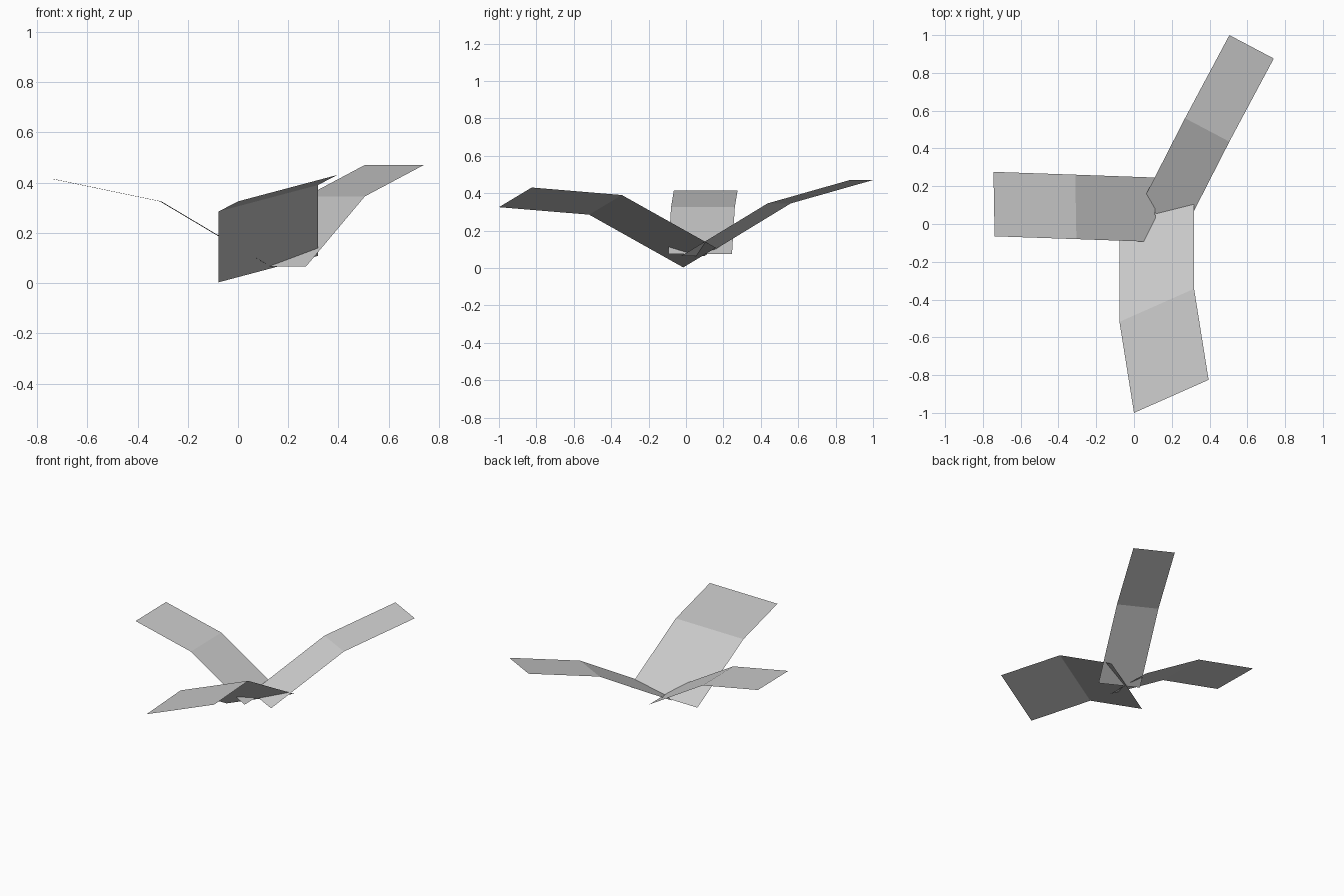
import bpy
import bmesh
from mathutils import Vector

cube = bpy.data.objects.get("Cube")
if cube:
    bpy.data.objects.remove(cube, do_unlink=True)

# One plain grey for every blade
grey = bpy.data.materials.new("light_grey")
grey.use_nodes = True
colour = (0.6, 0.6, 0.6, 1)
grey.diffuse_color = colour
grey.node_tree.nodes["Principled BSDF"].inputs["Base Color"].default_value = colour


def make_blade(name, path, width):
    """Sweep a straight width vector along a bent edge path, base to tip."""
    bm = bmesh.new()
    across = Vector(width)
    rows = [(bm.verts.new(p), bm.verts.new(Vector(p) + across)) for p in path]
    for (a, b), (c, d) in zip(rows, rows[1:]):
        bm.faces.new((a, b, d, c))
    # Keep the upper side outward
    bm.normal_update()
    for face in bm.faces:
        if face.normal.z < 0:
            face.normal_flip()
    mesh = bpy.data.meshes.new(name)
    bm.to_mesh(mesh)
    bm.free()
    mesh.materials.append(grey)
    blade = bpy.data.objects.new(name, mesh)
    bpy.context.collection.objects.link(blade)
    return blade


# Three folded leaf blades crossing at the base
make_blade("right_blade",
           [(0.115, -0.095, 0.075), (-0.305, -0.08, 0.325), (-0.738, -0.065, 0.415)],
           (-0.006, 0.341, 0))
make_blade("front_blade",
           [(-0.077, -0.015, 0.003), (-0.077, -0.518, 0.285), (0, -1, 0.325)],
           (0.395, 0.175, 0.105))
make_blade("back_left_blade",
           [(0.035, 0.1, 0.065), (0.27, 0.56, 0.345), (0.505, 1, 0.47)],
           (0.235, -0.124, 0))
